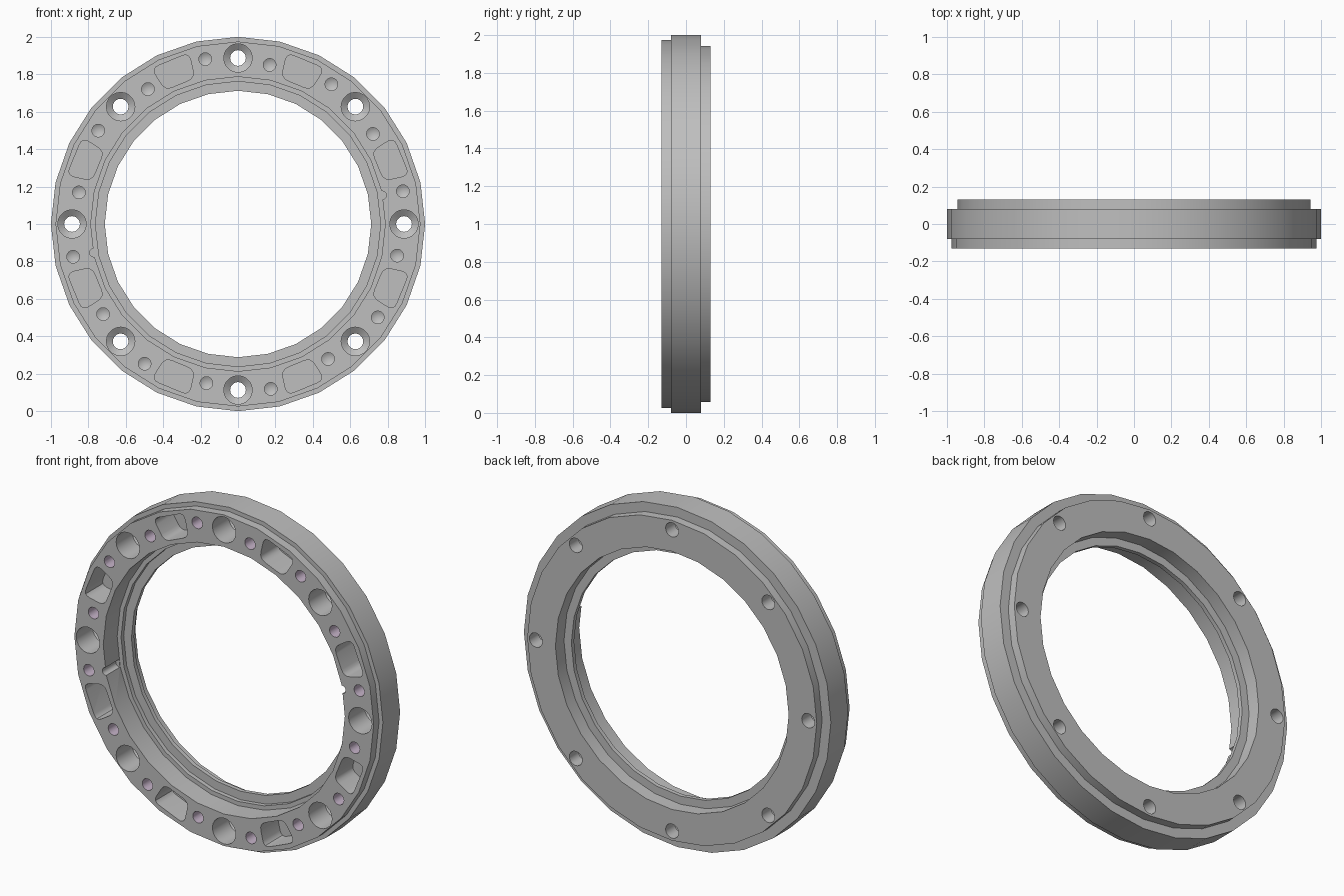
import bpy, bmesh, math
from mathutils import Vector

if "Cube" in bpy.data.objects:
    bpy.data.objects.remove(bpy.data.objects["Cube"])

ZC = 1.0  # height of the ring axis


def material(name, rgb):
    m = bpy.data.materials.new(name)
    m.diffuse_color = (*rgb, 1)
    m.use_nodes = True
    m.node_tree.nodes["Principled BSDF"].inputs["Base Color"].default_value = m.diffuse_color
    return m


MATS = [material("machined_grey", (0.52, 0.52, 0.52)),
        material("pale_lilac", (0.56, 0.45, 0.58))]


def lathe(bm, profile, sides, cx=0.0, cz=ZC, closed=False, mats=None):
    """Spin (radius, y) points about an axis parallel to y."""
    rings = []
    for r, y in profile:
        if r == 0:
            rings.append([bm.verts.new((cx, y, cz))] * sides)
        else:
            rings.append([bm.verts.new((cx + r * math.sin(2 * math.pi * i / sides), y,
                                        cz + r * math.cos(2 * math.pi * i / sides)))
                          for i in range(sides)])
    n = len(rings)
    for k in range(n if closed else n - 1):
        a, b = rings[k], rings[(k + 1) % n]
        for i in range(sides):
            j = (i + 1) % sides
            loop = list(dict.fromkeys([a[i], a[j], b[j], b[i]]))
            f = bm.faces.new(loop)
            f.material_index = mats[k] if mats else 0


def prism(bm, pts, y0, y1):
    """Extrude an (x, z) outline from y0 to y1."""
    a = [bm.verts.new((x, y0, z)) for x, z in pts]
    b = [bm.verts.new((x, y1, z)) for x, z in pts]
    bm.faces.new(a)
    bm.faces.new(b[::-1])
    for i in range(len(a)):
        j = (i + 1) % len(a)
        bm.faces.new((a[i], b[i], b[j], a[j]))


def finish(bm, name):
    bmesh.ops.recalc_face_normals(bm, faces=bm.faces)
    me = bpy.data.meshes.new(name)
    bm.to_mesh(me)
    bm.free()
    for m in MATS:
        me.materials.append(m)
    ob = bpy.data.objects.new(name, me)
    bpy.context.collection.objects.link(ob)
    return ob


def polar(r, deg):
    a = math.radians(deg)
    return r * math.cos(a), ZC + r * math.sin(a)


def pocket_outline(deg, r0=0.81, r1=0.955, half0=0.085, half1=0.108, rad=0.04):
    """Rounded, slightly tapered pocket outline."""
    a = math.radians(deg)
    er, et = Vector((math.cos(a), math.sin(a))), Vector((-math.sin(a), math.cos(a)))
    corners = [(r0, -half0), (r1 - 0.01, -half1), (r1 - 0.01, half1), (r0, half0)]
    pts = []
    for k, (u, v) in enumerate(corners):
        p = Vector((u, v))
        d0 = (Vector(corners[k - 1]) - p).normalized() * rad
        d1 = (Vector(corners[(k + 1) % 4]) - p).normalized() * rad
        for s in range(5):
            t = s / 4
            q = p + d0 * (1 - t) ** 2 + d1 * t ** 2
            w = er * q.x + et * q.y
            pts.append((w.x, w.y + ZC))
    return pts


# Stepped ring body with an inner lip
bm = bmesh.new()
lathe(bm, [(0.975, -0.13), (0.975, -0.08), (1.0, -0.08), (1.0, 0.08),
           (0.943, 0.08), (0.943, 0.13), (0.76, 0.13), (0.76, 0.05),
           (0.712, 0.05), (0.712, 0.025), (0.762, 0.025), (0.762, 0.0),
           (0.787, 0.0), (0.787, -0.13)], 28, closed=True)
ring = finish(bm, "ring_body")

# All recesses as one cutter
bm = bmesh.new()
for k in range(8):
    # Counterbored bolt holes running right through
    x, z = polar(0.887, 45 * k)
    lathe(bm, [(0, -0.15), (0.076, -0.15), (0.076, 0.02), (0.042, 0.045),
               (0.042, 0.15), (0, 0.15)], 20, x, z)
    # Blind rounded pockets
    prism(bm, pocket_outline(22.5 + 45 * k), -0.15, 0.03)
for k in range(16):
    # Small drilled holes with conical ends, on two alternating radii
    x, z = polar(0.867 if k % 2 else 0.898, 11.25 + 22.5 * k)
    lathe(bm, [(0, -0.15), (0.034, -0.15), (0.034, -0.01), (0, 0.01)],
          16, x, z, mats=[1, 1, 0])
for deg in (11.25, 191.25):
    # Half-round key notches in the front bore
    x, z = polar(0.785, deg)
    lathe(bm, [(0, -0.15), (0.023, -0.15), (0.023, -0.003), (0, -0.003)], 16, x, z)
cutter = finish(bm, "recess_cutter")
cutter.hide_render = True

mod = ring.modifiers.new("recesses", "BOOLEAN")
mod.operation = "DIFFERENCE"
mod.solver = "EXACT"
mod.object = cutter
bpy.context.view_layer.objects.active = ring
ring.select_set(True)
cutter.select_set(False)
bpy.ops.object.modifier_apply(modifier=mod.name)
bpy.data.objects.remove(cutter)
bpy.ops.object.shade_smooth_by_angle(angle=math.radians(30))
